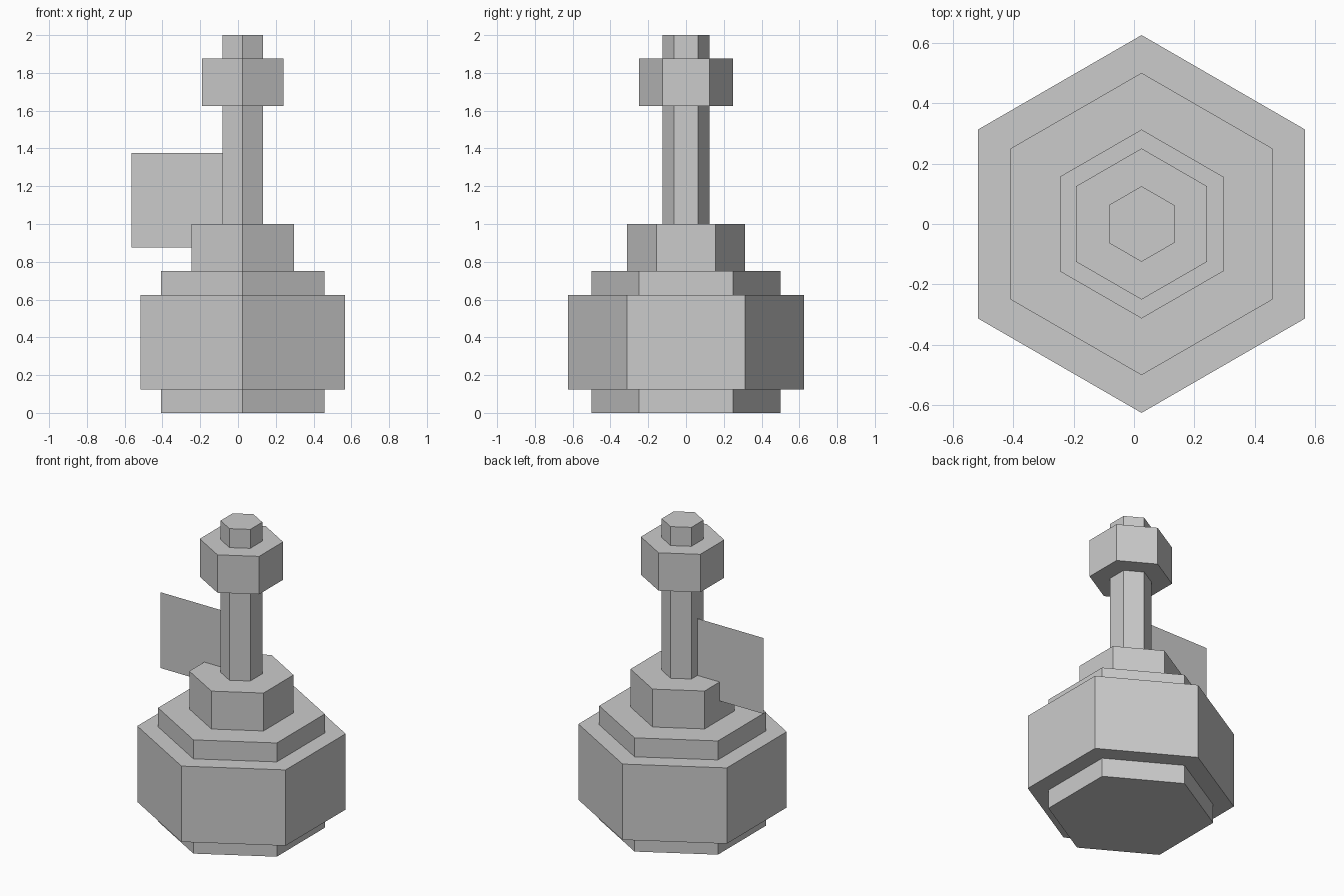
import bpy, math

if "Cube" in bpy.data.objects:
    bpy.data.objects.remove(bpy.data.objects["Cube"])

AXIS_X = 0.025  # the turned body sits slightly right of centre, balancing the flag
SIDES = 6


def add_mesh(name, verts, faces):
    mesh = bpy.data.meshes.new(name)
    mesh.from_pydata(verts, [], faces)
    mesh.update()
    obj = bpy.data.objects.new(name, mesh)
    bpy.context.collection.objects.link(obj)
    return obj


def turned(name, profile, cap_bottom=False, cap_top=False):
    """Sweep (radius, z) points around the axis as a six-sided solid."""
    verts, faces = [], []
    for r, z in profile:
        for i in range(SIDES):
            a = math.pi / 2 + math.tau * i / SIDES
            verts.append((AXIS_X + r * math.cos(a), r * math.sin(a), z))
    for k in range(len(profile) - 1):
        for i in range(SIDES):
            j = (i + 1) % SIDES
            lo, hi = k * SIDES, (k + 1) * SIDES
            faces.append((lo + i, lo + j, hi + j, hi + i))
    if cap_bottom:
        faces.append(tuple(reversed(range(SIDES))))
    if cap_top:
        start = (len(profile) - 1) * SIDES
        faces.append(tuple(range(start, start + SIDES)))
    return add_mesh(name, verts, faces)


# Stepped lower body, its top ledge meeting the stem
turned("body", [(0.5, 0), (0.5, 0.125), (0.625, 0.125), (0.625, 0.625),
                (0.5, 0.625), (0.5, 0.75), (0.3125, 0.75), (0.3125, 1.0),
                (0.125, 1.0)], cap_bottom=True)

# Stem with a wide collar near the top
turned("stem", [(0.125, 1.0), (0.125, 1.625), (0.25, 1.625), (0.25, 1.875),
                (0.125, 1.875), (0.125, 2.0)], cap_top=True)

# Flat square tag, a single sheet tucked into the stem
x0, x1, z0, z1 = -0.565, -0.065, 0.875, 1.375
add_mesh("tag", [(x0, 0, z0), (x1, 0, z0), (x1, 0, z1), (x0, 0, z1)], [(0, 1, 2, 3)])
